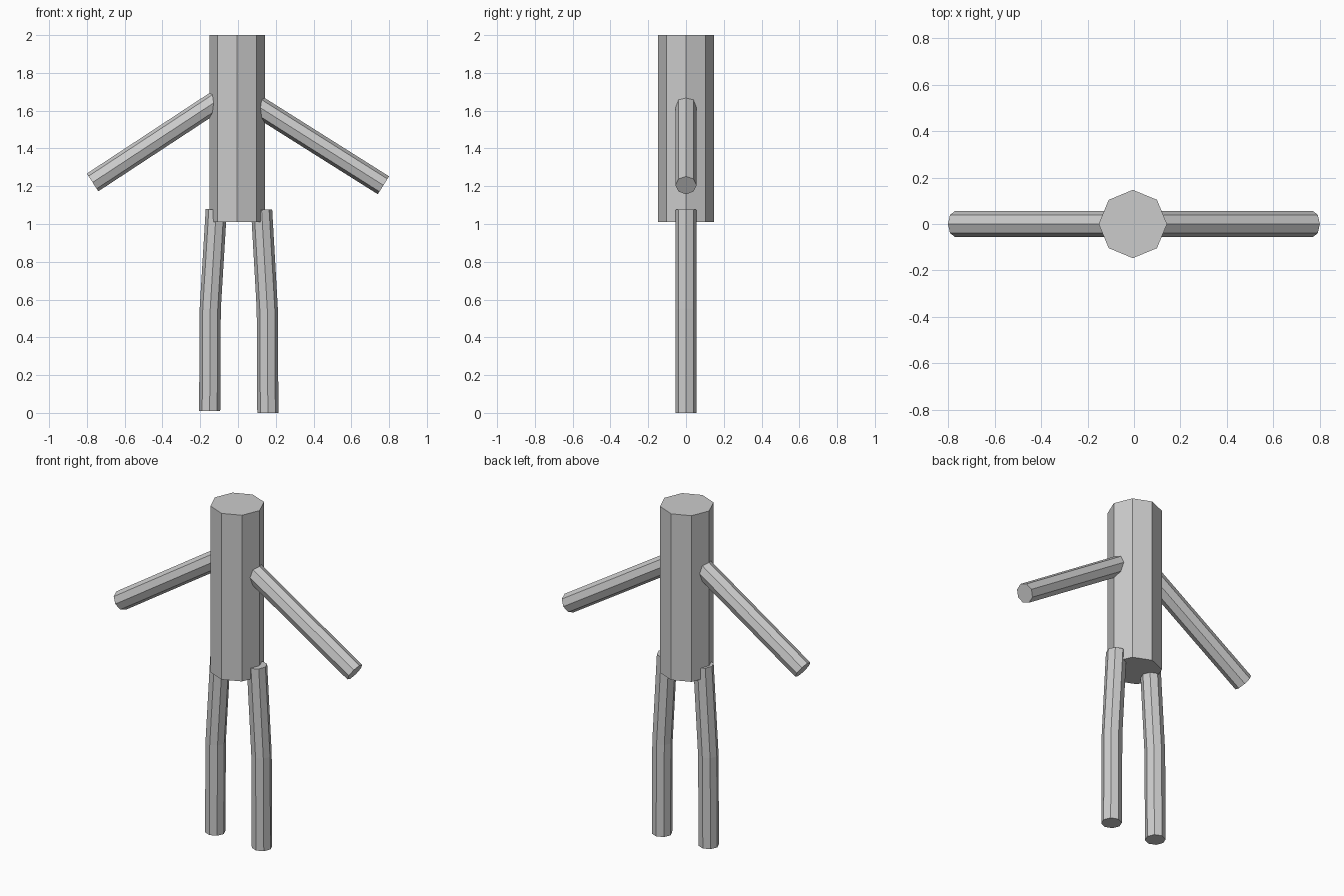
import bpy, bmesh, math
from mathutils import Vector

cube = bpy.data.objects.get("Cube")
if cube:
    bpy.data.objects.remove(cube, do_unlink=True)

SIDES = 8

# Single plain grey
grey = bpy.data.materials.new("plain grey")
grey.use_nodes = True
colour = (0.6, 0.6, 0.6, 1)
grey.diffuse_color = colour
grey.node_tree.nodes["Principled BSDF"].inputs["Base Color"].default_value = colour


def tube(name, path, radius):
    """Capped eight-sided tube along (x, z) points, mitred at the bends."""
    pts = [Vector((x, 0, z)) for x, z in path]
    side = Vector((0, 1, 0))
    bm = bmesh.new()
    rings = []
    for i, p in enumerate(pts):
        before = (p - pts[i - 1]).normalized() if i else None
        after = (pts[i + 1] - p).normalized() if i < len(pts) - 1 else None
        along = ((before or after) + (after or before)).normalized()
        across = side.cross(along)
        ring = []
        for k in range(SIDES):
            a = math.tau * k / SIDES
            ring.append(bm.verts.new(p + radius * (math.cos(a) * across + math.sin(a) * side)))
        rings.append(ring)
    for low, high in zip(rings, rings[1:]):
        for k in range(SIDES):
            n = (k + 1) % SIDES
            bm.faces.new((low[k], low[n], high[n], high[k]))
    bm.faces.new(rings[0])
    bm.faces.new(rings[-1])
    bmesh.ops.recalc_face_normals(bm, faces=bm.faces)
    mesh = bpy.data.meshes.new(name)
    bm.to_mesh(mesh)
    bm.free()
    mesh.materials.append(grey)
    obj = bpy.data.objects.new(name, mesh)
    bpy.context.collection.objects.link(obj)
    return obj


# Body column
tube("torso", [(-0.005, 1.01), (-0.005, 2.0)], 0.147)

# Arms sloping down and outward
tube("right_arm", [(-0.10, 1.66), (-0.77, 1.22)], 0.056)
tube("left_arm", [(0.10, 1.627), (0.77, 1.205)], 0.056)

# Legs with a slight bend at the knee
tube("right_leg", [(-0.15, 0.01), (-0.147, 0.55), (-0.115, 1.076)], 0.056)
tube("left_leg", [(0.158, 0.0), (0.155, 0.55), (0.125, 1.075)], 0.056)
